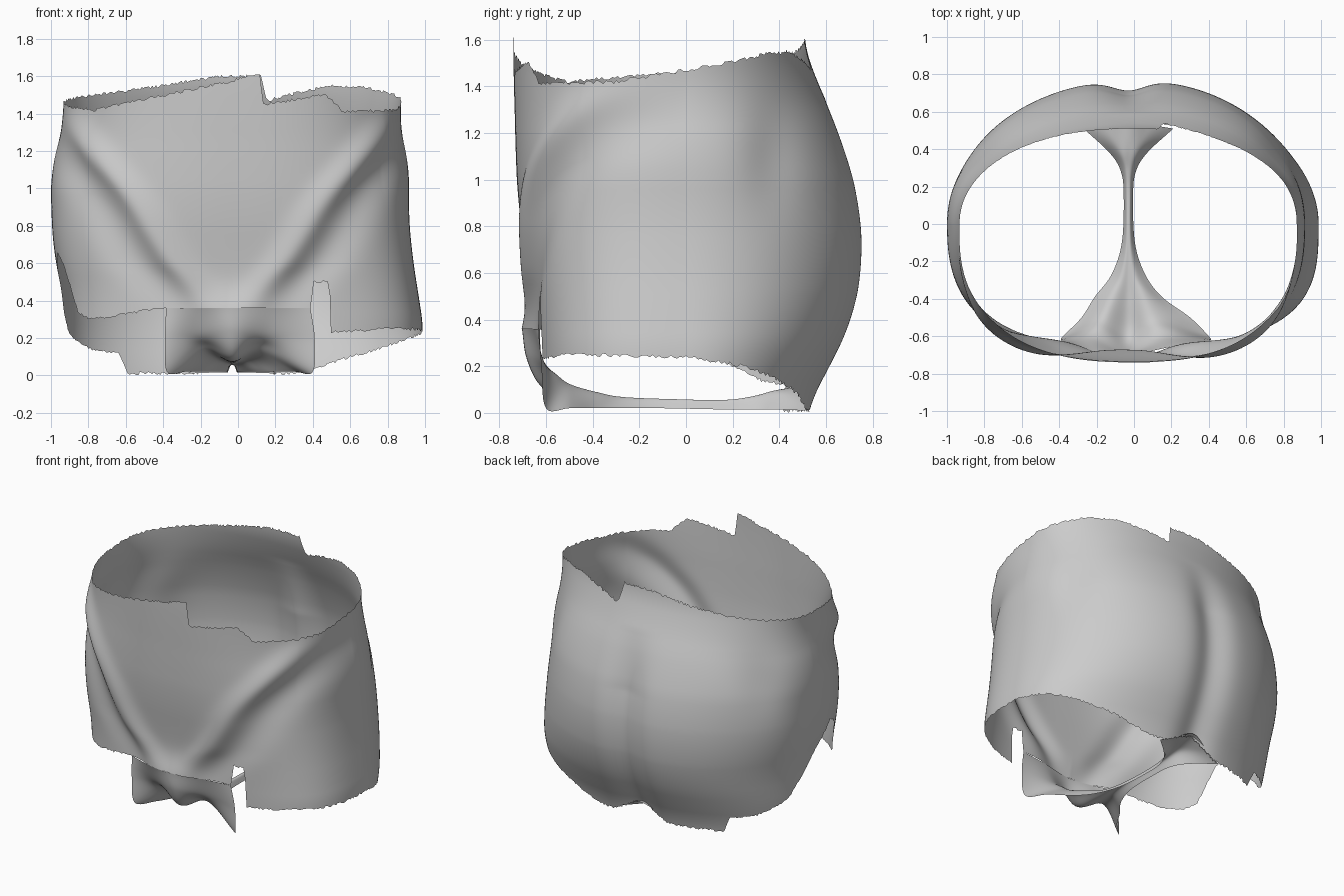
import bpy, bmesh, math, random
from mathutils import Vector

if "Cube" in bpy.data.objects:
    bpy.data.objects.remove(bpy.data.objects["Cube"])

random.seed(4)


def lerp_table(table, t):
    """Linear lookup in rows of (key, values...)."""
    if t <= table[0][0]:
        return table[0][1:]
    for p, q in zip(table, table[1:]):
        if t <= q[0]:
            f = (t - p[0]) / (q[0] - p[0])
            return [a + (b - a) * f for a, b in zip(p[1:], q[1:])]
    return table[-1][1:]


def smooth_table(table, t):
    """Softened lookup so the sections blend without creases."""
    rows = [lerp_table(table, t + o) for o in (-.12, -.08, -.04, 0, .04, .08, .12)]
    return [sum(c) / len(rows) for c in zip(*rows)]


def spline(pts, t):
    """Catmull-Rom through pts, t in 0..1."""
    n = len(pts) - 1
    i = min(int(t * n), n - 1)
    f = t * n - i
    p1, p2 = pts[i], pts[i + 1]
    p0 = pts[i - 1] if i else p1 * 2 - p2
    p3 = pts[i + 2] if i + 2 <= n else p2 * 2 - p1
    return (p1 * 2 + (p2 - p0) * f + (p0 * 2 - p1 * 5 + p2 * 4 - p3) * f * f
            + (p1 * 3 - p0 - p2 * 3 + p3) * f ** 3) / 2


def gauss(d, s):
    return math.exp(-(d / s) ** 2)


def grid_object(name, rows, closed):
    bm = bmesh.new()
    vs = [[bm.verts.new(p) for p in r] for r in rows]
    n = len(rows[0])
    for a, b in zip(vs, vs[1:]):
        for j in range(n if closed else n - 1):
            k = (j + 1) % n
            if max(a[j].co.z, a[k].co.z, b[j].co.z, b[k].co.z) - \
               min(a[j].co.z, a[k].co.z, b[j].co.z, b[k].co.z) > 1e-5 or not closed:
                bm.faces.new((a[j], a[k], b[k], b[j]))
    bmesh.ops.remove_doubles(bm, verts=bm.verts, dist=1e-4)
    loose = [v for v in bm.verts if not v.link_faces]
    bmesh.ops.delete(bm, geom=loose, context='VERTS')
    me = bpy.data.meshes.new(name)
    bm.to_mesh(me)
    bm.free()
    me.polygons.foreach_set("use_smooth", [True] * len(me.polygons))
    ob = bpy.data.objects.new(name, me)
    bpy.context.collection.objects.link(ob)
    return ob


# height, left width, right width, front depth, back depth, front squareness
SECTIONS = [(0, .90, .95, .62, .52, 3.1), (.2, .93, 1.0, .64, .63, 3.1),
            (.4, .93, .97, .65, .73, 3.0), (.65, .985, .93, .685, .775, 2.8),
            (.9, 1.0, .91, .72, .76, 2.6), (1.1, 1.0, .92, .73, .705, 2.5),
            (1.35, .93, .86, .735, .6, 2.5), (1.45, .93, .87, .74, .54, 2.5),
            (1.62, .94, .89, .74, .5, 2.5)]
# groin fold: height, distance from the centre, strength
FOLD = [(.3, .1, 0), (.42, .12, .6), (.5, .22, 1), (.7, .36, 1), (.95, .50, 1),
        (1.15, .68, 1), (1.35, .84, .8), (1.5, .95, 0)]
# ragged hems: angle from +x, height
TOP = [(0, 1.47), (27, 1.54), (42, 1.55), (74, 1.47), (76, 1.6), (101, 1.6), (131, 1.55),
       (180, 1.46), (214, 1.42), (241, 1.5), (262, 1.56), (279, 1.61), (280.5, 1.45),
       (305, 1.5), (312, 1.41), (340, 1.42), (360, 1.47)]
BOTTOM = [(0, .24), (15, .2), (30, .13), (50, .04), (60, .01), (70, .01), (93, .12),
          (113, .01), (145, .01), (146, .12), (158, .14), (170, .22), (180, .4), (193, .66),
          (198, .6), (205, .33), (212, .3), (238, .36), (302, .36), (302.5, .5),
          (308, .5), (309, .23), (330, .25), (360, .24)]


def wall(deg, z):
    """Point of the body wall at an angle and height."""
    c, s = math.cos(math.radians(deg)), math.sin(math.radians(deg))
    left, right, front, back, square = smooth_table(SECTIONS, z)
    a = right if c > 0 else left
    b, n = (front, square) if s < 0 else (back, 2.05)
    r = (abs(c / a) ** n + abs(s / b) ** n) ** (-1 / n)
    x, y = r * c, r * s
    if s < 0:
        # groin fold with the hollow beside it, and the front bulge
        xr, k = smooth_table(FOLD, z)
        d = (abs(x + .05) - xr) * .75
        k *= min(1, -2 * s)
        r += k * (.035 * gauss(d, .07) - .03 * gauss(d - .16, .09))
        r += .06 * gauss(x + .04, .2) * gauss(z - .3, .14)
    else:
        # cleft between the buttocks and the hollow of each hip
        r -= .055 * gauss(x + .03, .13) * min(1, max(0, (1.35 - z) * 2.5))
        r -= .025 * gauss(y - .38, .12) * gauss(z - 1.1, .22)
    return Vector((r * c, r * s, z))


# Body wall: rings clamped between the two hems
COLS, RINGS = 480, 80
angles = [360 * j / COLS for j in range(COLS)]
tops = [lerp_table(TOP, a)[0] + random.uniform(-.008, .008) for a in angles]
bots = [max(0, lerp_table(BOTTOM, a)[0]
            + (0 if 236 < a < 302.3 else random.uniform(-.008, .008))) for a in angles]
rings = []
for i in range(RINGS + 1):
    z = 1.63 * i / RINGS
    rings.append([wall(a, min(max(z, lo), hi)) for a, lo, hi in zip(angles, bots, tops)])
grid_object("body_wall", rings, True)

# Crotch saddle stations, front to back:
# hem half-width, y, z / crease half-width, y, z / centre y, z
SADDLE = [(.40, -.63, .36, .20, -.665, .36, -.71, .36),
          (.40, -.62, .2, .20, -.61, .22, -.685, .24),
          (.39, -.60, .02, .17, -.55, .16, -.635, .13),
          (.29, -.50, .02, .13, -.49, .12, -.56, .08),
          (.18, -.39, .02, .08, -.37, .085, -.42, .07),
          (.09, -.27, .02, .04, -.27, .065, -.28, .065),
          (.035, -.1, .02, .015, -.1, .055, -.1, .06),
          (.025, .15, .015, .012, .15, .05, .15, .055),
          (.04, .28, .015, .02, .28, .06, .28, .07),
          (.10, .38, .015, .05, .39, .085, .40, .1),
          (.24, .51, .01, .12, .53, .07, .555, .12)]
guides = [[] for _ in range(5)]
for k, (ew, ey, ez, cw, cy, cz, my, mz) in enumerate(SADDLE):
    if k == 0:
        # first station lies on the body wall
        for g, a in zip(guides, (238.5, 252.5, 267, 286.5, 301.5)):
            g.append(wall(a, .36))
        continue
    mid = .01 if k < 4 else -.03
    for g, p in zip(guides, ((mid - ew, ey, ez), (-.03 - cw, cy, cz), (-.03, my, mz),
                             (-.03 + cw, cy, cz), (mid + ew, ey, ez))):
        g.append(Vector(p))
saddle = []
for i in range(101):
    across = [spline(g, i / 100) for g in guides]
    row = [spline(across, j / 40) for j in range(41)]
    for p in row:
        p.z = max(p.z, .004)
    saddle.append(row)
grid_object("crotch_saddle", saddle, False)
